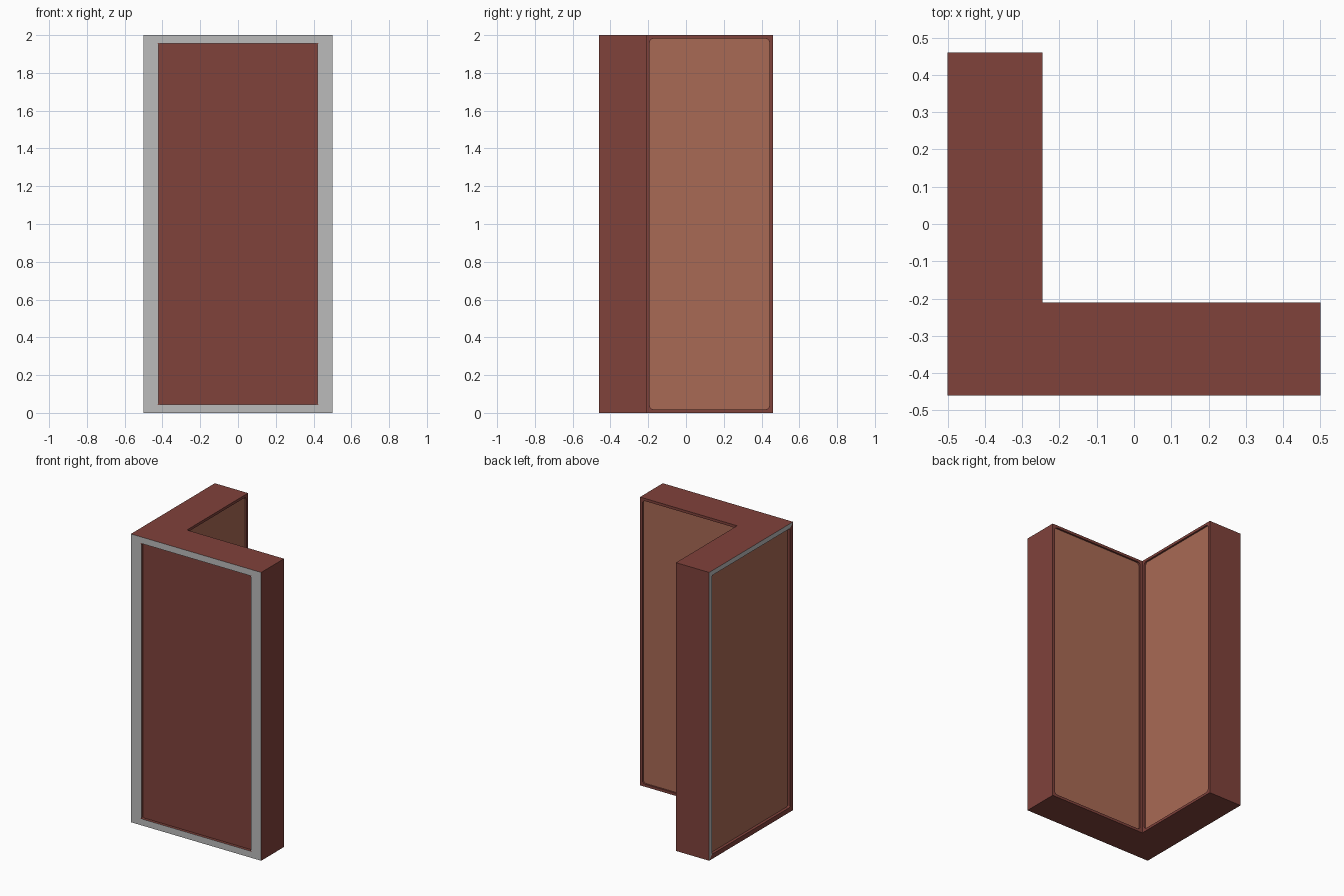
import bpy, bmesh
from mathutils import Vector

if "Cube" in bpy.data.objects:
    bpy.data.objects.remove(bpy.data.objects["Cube"])

H = 2.0
RED, TAN, GREY = 0, 1, 2


def material(name, rgb):
    m = bpy.data.materials.new(name)
    m.diffuse_color = (*rgb, 1)
    m.use_nodes = True
    m.node_tree.nodes["Principled BSDF"].inputs["Base Color"].default_value = m.diffuse_color
    return m


mats = [material("dark red", (0.216, 0.054, 0.044)),
        material("tan brown", (0.397, 0.144, 0.089)),
        material("grey trim", (0.5, 0.5, 0.5))]

# L-shaped footprint, counter-clockwise from the front left corner
profile = [(-0.5, -0.46), (0.5, -0.46), (0.5, -0.21),
           (-0.245, -0.21), (-0.245, 0.46), (-0.5, 0.46)]
n = len(profile)

bm = bmesh.new()
low = [bm.verts.new((x, y, 0)) for x, y in profile]
high = [bm.verts.new((x, y, H)) for x, y in profile]
bm.faces.new(low[::-1])
bm.faces.new(high)
sides = [bm.faces.new((low[i], low[(i + 1) % n], high[(i + 1) % n], high[i]))
         for i in range(n)]
bm.normal_update()


def recess(face, side_rim, z_rim, depth, radius, panel, rim_rule):
    """Cut a shallow rounded panel into a wall, leaving a rim around it."""
    normal = face.normal.copy()
    centre = face.calc_center_median()
    along = Vector((0, 0, 1)).cross(normal)
    half = max((v.co - centre).dot(along) for v in face.verts)
    ring = bmesh.ops.inset_individual(bm, faces=[face], thickness=0.01,
                                      use_even_offset=True)["faces"]
    ring = [f for f in ring if f != face]
    for v in face.verts:
        s = 1 if (v.co - centre).dot(along) > 0 else -1
        t = 1 if v.co.z > centre.z else -1
        v.co = centre + along * s * (half - side_rim) + Vector((0, 0, t * (H / 2 - z_rim)))
    for f in ring:
        f.material_index = rim_rule(f.calc_center_median())
    # push the panel inward and round its corners
    inner = bmesh.ops.extrude_discrete_faces(bm, faces=[face])["faces"][0]
    bmesh.ops.translate(bm, verts=inner.verts[:], vec=-normal * depth)
    inner.material_index = panel
    corners = {e for v in inner.verts for e in v.link_edges if inner not in e.link_faces}
    bmesh.ops.bevel(bm, geom=list(corners), offset=radius, offset_type='OFFSET',
                    segments=3, profile=0.5, affect='EDGES',
                    clamp_overlap=False, material=RED)
    bm.normal_update()


# front panel in a wide grey frame
recess(sides[0], 0.08, 0.045, 0.02, 0.008, RED, lambda c: GREY)
# two panels on the inner faces of the corner
recess(sides[2], 0.018, 0.018, 0.012, 0.022, TAN, lambda c: RED)
recess(sides[3], 0.018, 0.018, 0.012, 0.022, TAN, lambda c: RED)
# left panel, with grey trim along its top and rear edge
recess(sides[5], 0.033, 0.033, 0.02, 0.008, TAN,
       lambda c: GREY if c.z > 1.9 or c.y > 0.4 else RED)

mesh = bpy.data.meshes.new("corner_wall")
bm.to_mesh(mesh)
bm.free()
for m in mats:
    mesh.materials.append(m)
wall = bpy.data.objects.new("corner_wall", mesh)
bpy.context.collection.objects.link(wall)
